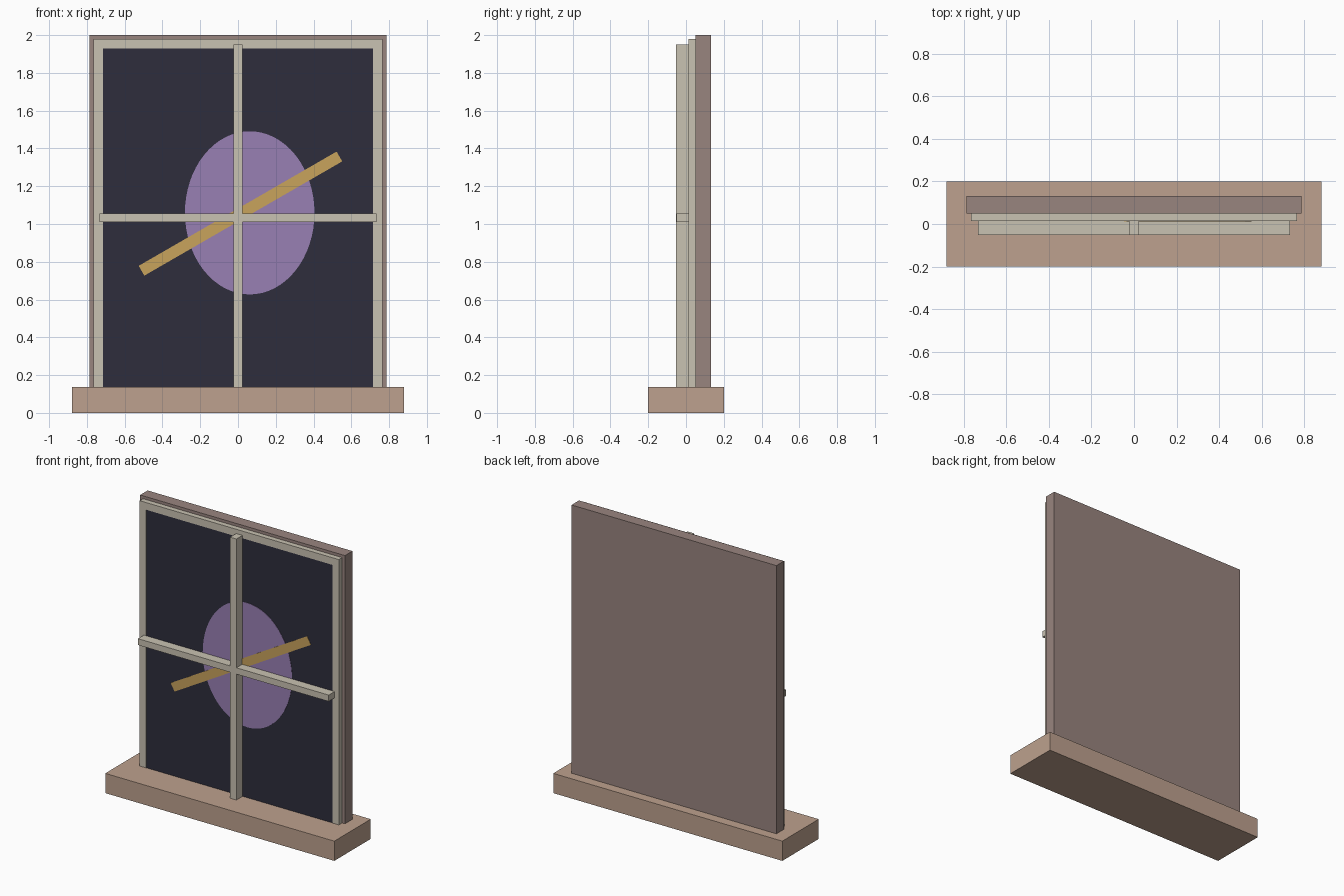
import bpy
import bmesh
import math
from mathutils import Matrix

cube = bpy.data.objects.get("Cube")
if cube:
    bpy.data.objects.remove(cube, do_unlink=True)


def material(name, rgb):
    """Flat material from display RGB (0-255), converted to linear."""
    lin = [((c / 255 + 0.055) / 1.055) ** 2.4 for c in rgb] + [1.0]
    m = bpy.data.materials.new(name)
    m.use_nodes = True
    m.diffuse_color = lin
    m.node_tree.nodes["Principled BSDF"].inputs["Base Color"].default_value = lin
    return m


SILL = material("tan_sill", (189, 161, 142))
BACK = material("mauve_brown", (153, 133, 127))
TRIM = material("cream_trim", (201, 194, 178))
NIGHT = material("night_blue", (46, 45, 60))
PURPLE = material("soft_purple", (153, 128, 179))
GOLD = material("ochre_gold", (200, 163, 92))


def finish(name, bm, mat):
    mesh = bpy.data.meshes.new(name)
    bm.to_mesh(mesh)
    bm.free()
    mesh.materials.append(mat)
    obj = bpy.data.objects.new(name, mesh)
    bpy.context.collection.objects.link(obj)
    return obj


def box(name, mat, x, y, z):
    """Box spanning the (low, high) ranges on each axis."""
    bm = bmesh.new()
    bmesh.ops.create_cube(bm, size=1)
    spans = (x, y, z)
    bmesh.ops.scale(bm, vec=[b - a for a, b in spans], verts=bm.verts)
    bmesh.ops.translate(bm, vec=[(a + b) / 2 for a, b in spans], verts=bm.verts)
    return finish(name, bm, mat)


BASE = 0.137          # top of the sill
FACE = 0.014          # front plane of the trim
BACK_Y = 0.05         # where trim meets backing
HALF_W, TOP = 0.765, 1.98
OPEN_W, OPEN_TOP = 0.715, 1.93

# Sill and backing board
box("sill", SILL, (-0.88, 0.88), (-0.2, 0.2), (0, BASE))
box("backing_board", BACK, (-0.787, 0.787), (BACK_Y, 0.132), (BASE, 2))

# Trim around the opening
box("right_jamb", TRIM, (-HALF_W, -OPEN_W), (FACE, BACK_Y), (BASE, TOP))
box("left_jamb", TRIM, (OPEN_W, HALF_W), (FACE, BACK_Y), (BASE, TOP))
box("head_trim", TRIM, (-OPEN_W, OPEN_W), (FACE, BACK_Y), (OPEN_TOP, TOP))

# Dark pane
box("night_pane", NIGHT, (-OPEN_W, OPEN_W), (FACE + 0.002, BACK_Y), (BASE, OPEN_TOP))

# Crossing glazing bars
BAR_Y = (-0.052, FACE)
box("vertical_bar", TRIM, (-0.024, 0.024), BAR_Y, (BASE, 1.95))
box("horizontal_bar", TRIM, (-0.733, 0.733), (-0.051, FACE), (1.011, 1.055))

# Painted oval on the pane
bm = bmesh.new()
bmesh.ops.create_cone(bm, cap_ends=True, segments=64, radius1=1, radius2=1, depth=0.002,
                      matrix=Matrix.Rotation(math.pi / 2, 4, 'X'))
bmesh.ops.scale(bm, vec=(0.343, 1, 0.432), verts=bm.verts)
bmesh.ops.translate(bm, vec=(0.062, FACE + 0.001, 1.059), verts=bm.verts)
finish("painted_oval", bm, PURPLE)

# Painted slanted stripe across the oval
stripe = box("painted_stripe", GOLD, (-0.605, 0.605), (-0.001, 0.001), (-0.03, 0.03))
stripe.location = (0.013, FACE - 0.001, 1.055)
stripe.rotation_euler = (0, -math.radians(30), 0)
